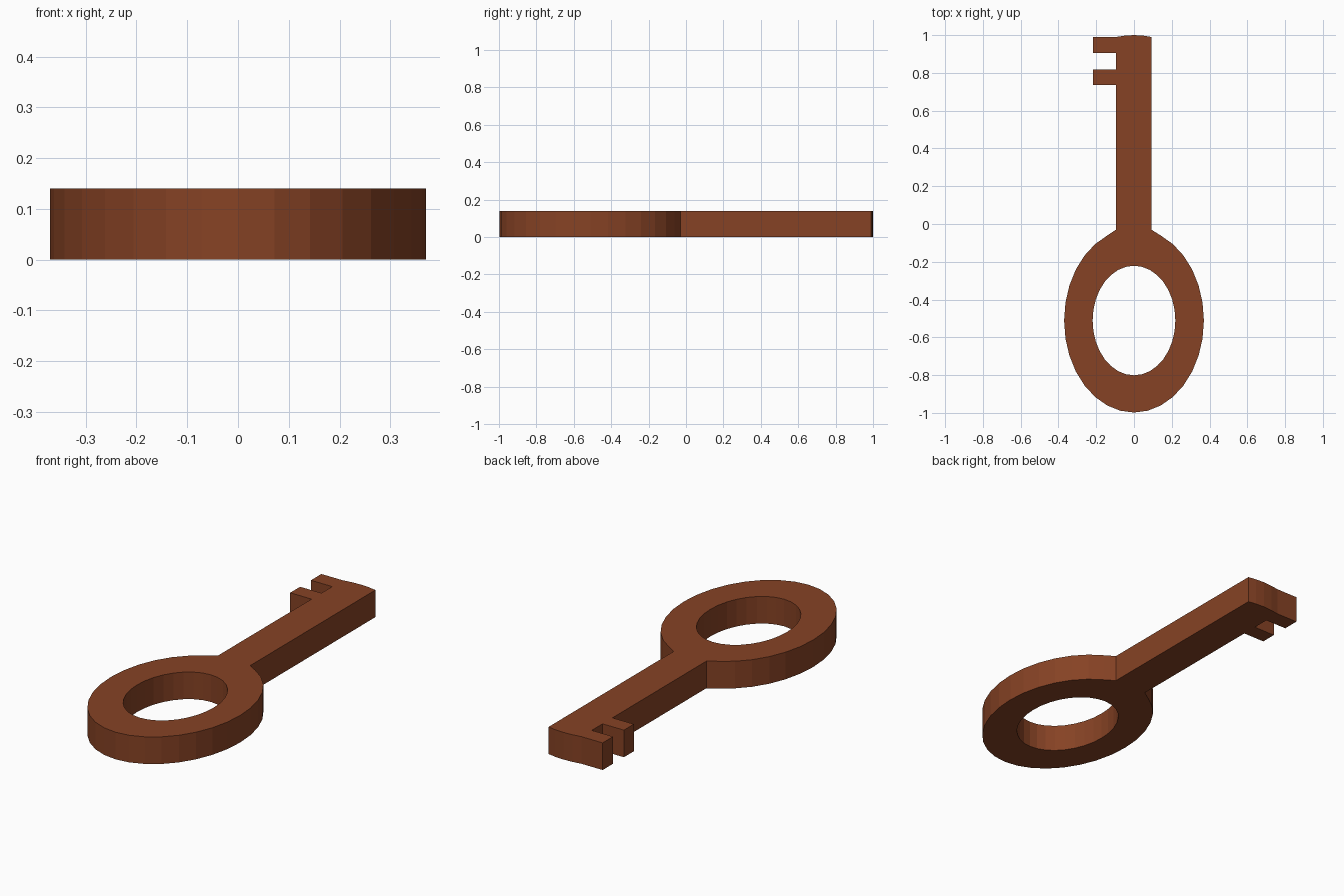
import bpy, math

if "Cube" in bpy.data.objects:
    bpy.data.objects.remove(bpy.data.objects["Cube"])

THICK = 0.14
CY = -0.511  # centre of the oval bow
SEG = 32

brown = bpy.data.materials.new("warm brown")
brown.diffuse_color = (0.24, 0.055, 0.018, 1)
brown.use_nodes = True
brown.node_tree.nodes["Principled BSDF"].inputs["Base Color"].default_value = brown.diffuse_color


def oval(rx, ry, first, last):
    """Points of an oval between two segment numbers."""
    step = 2 * math.pi / SEG
    return [(rx * math.cos(i * step), CY + ry * math.sin(i * step))
            for i in range(first, last + 1)]


# Outer outline: bow, right side of shaft, rounded tip, two teeth
outline = oval(0.37, 0.487, 10, 38) + [
    (0.092, -0.03), (0.092, 0.99), (0.05, 0.997), (0, 1.0), (-0.05, 0.997),
    (-0.095, 0.99), (-0.217, 0.99), (-0.217, 0.905), (-0.095, 0.905),
    (-0.095, 0.817), (-0.217, 0.817), (-0.217, 0.736), (-0.095, 0.736),
    (-0.095, -0.03)]

# Finger hole in the bow
hole = oval(0.219, 0.29, 0, SEG - 1)

# Filled flat curve, extruded to the key's thickness
curve = bpy.data.curves.new("key", 'CURVE')
curve.dimensions = '2D'
curve.fill_mode = 'BOTH'
curve.extrude = THICK / 2
for pts in (outline, hole):
    s = curve.splines.new('POLY')
    s.points.add(len(pts) - 1)
    for p, (x, y) in zip(s.points, pts):
        p.co = (x, y, 0, 1)
    s.use_cyclic_u = True
    s.use_smooth = False
curve.materials.append(brown)

key = bpy.data.objects.new("key", curve)
key.location.z = THICK / 2
bpy.context.collection.objects.link(key)

# Turn into a flat-shaded mesh
bpy.context.view_layer.objects.active = key
key.select_set(True)
bpy.ops.object.convert(target='MESH')
bpy.ops.object.shade_flat()
